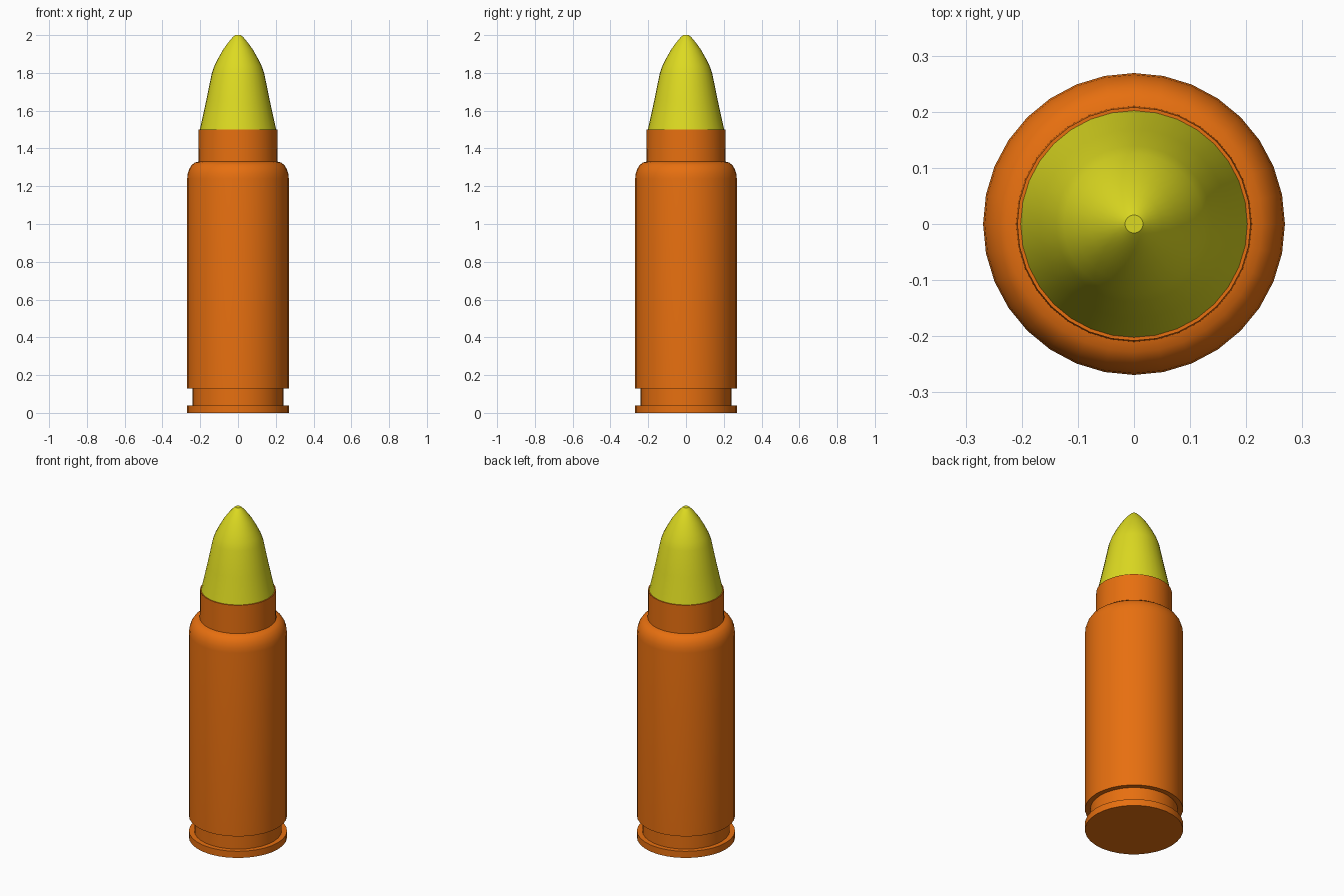
import bpy
import math

if "Cube" in bpy.data.objects:
    bpy.data.objects.remove(bpy.data.objects["Cube"])

SIDES = 32


def lathe(name, profile, color, cap_bottom=False, cap_top=False):
    """Revolve (radius, z) points around the z axis."""
    verts = [(r * math.cos(2 * math.pi * i / SIDES), r * math.sin(2 * math.pi * i / SIDES), z)
             for r, z in profile for i in range(SIDES)]
    faces = []
    for k in range(len(profile) - 1):
        a, b = k * SIDES, (k + 1) * SIDES
        for i in range(SIDES):
            j = (i + 1) % SIDES
            faces.append((a + i, a + j, b + j, b + i))
    if cap_bottom:
        faces.append(tuple(reversed(range(SIDES))))
    if cap_top:
        faces.append(tuple(range(len(verts) - SIDES, len(verts))))

    mesh = bpy.data.meshes.new(name)
    mesh.from_pydata(verts, [], faces)
    obj = bpy.data.objects.new(name, mesh)
    bpy.context.collection.objects.link(obj)
    mat = bpy.data.materials.new(name + "_material")
    mat.diffuse_color = color
    mat.use_nodes = True
    mat.node_tree.nodes["Principled BSDF"].inputs["Base Color"].default_value = mat.diffuse_color
    mesh.materials.append(mat)

    bpy.ops.object.select_all(action='DESELECT')
    obj.select_set(True)
    bpy.context.view_layer.objects.active = obj
    bpy.ops.object.shade_smooth_by_angle(angle=math.radians(35))
    return obj


# Casing: rim, extractor groove, straight wall, rounded shoulder, neck, mouth
shoulder = [(0.21 + 0.059 * math.cos(t), 1.24 + 0.09 * math.sin(t))
            for t in (math.pi / 2 * i / 5 for i in range(6))]
casing = [(0.269, 0.0), (0.269, 0.04), (0.24, 0.04), (0.24, 0.13), (0.269, 0.13)]
casing += shoulder + [(0.208, 1.5), (0.202, 1.5)]
lathe("casing", casing, (0.80, 0.16, 0.005, 1), cap_bottom=True)

# Projectile: tapered ogive with a small flat tip, seated in the mouth
projectile = [(0.202, 1.5), (0.169, 1.65), (0.139, 1.797), (0.125, 1.837), (0.105, 1.877),
              (0.078, 1.925), (0.05, 1.963), (0.03, 1.987), (0.016, 2.0)]
lathe("projectile", projectile, (0.72, 0.70, 0.015, 1), cap_top=True)
